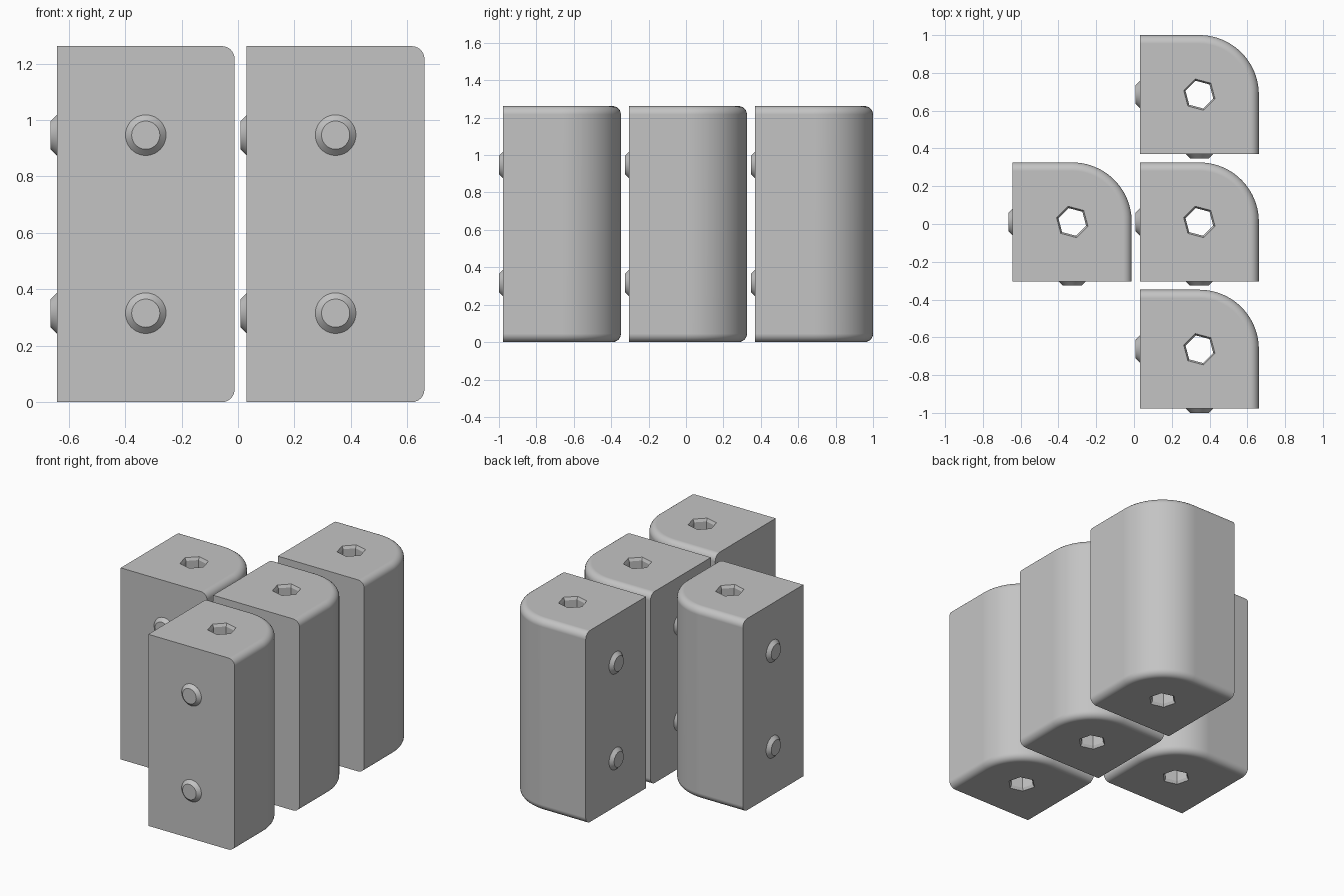
import bpy, bmesh, math
from mathutils import Matrix

if "Cube" in bpy.data.objects:
    bpy.data.objects.remove(bpy.data.objects["Cube"])

H = 1.262        # block height
A = 0.315        # half width, also the radius of the rounded corner
F = 0.045        # fillet on top and bottom edges

grey = bpy.data.materials.new("grey")
grey.diffuse_color = (0.55, 0.55, 0.55, 1)
grey.use_nodes = True
grey.node_tree.nodes["Principled BSDF"].inputs["Base Color"].default_value = grey.diffuse_color


def loft(name, rings):
    """Closed solid through a stack of equal-length point rings."""
    bm = bmesh.new()
    loops = [[bm.verts.new(p) for p in ring] for ring in rings]
    n = len(loops[0])
    for lo, hi in zip(loops, loops[1:]):
        for i in range(n):
            j = (i + 1) % n
            bm.faces.new((lo[i], lo[j], hi[j], hi[i]))
    bm.faces.new(loops[0][::-1])
    bm.faces.new(loops[-1])
    bmesh.ops.recalc_face_normals(bm, faces=bm.faces)
    mesh = bpy.data.meshes.new(name)
    bm.to_mesh(mesh)
    bm.free()
    mesh.materials.append(grey)
    return mesh


def add(name, mesh, matrix=Matrix()):
    ob = bpy.data.objects.new(name, mesh)
    bpy.context.collection.objects.link(ob)
    ob.matrix_world = matrix
    return ob


def smooth(ob, degrees):
    bpy.ops.object.select_all(action='DESELECT')
    ob.select_set(True)
    bpy.context.view_layer.objects.active = ob
    bpy.ops.object.shade_smooth_by_angle(angle=math.radians(degrees))


def circle(r, z, n, start=0.0):
    return [(r * math.cos(start + 2 * math.pi * i / n),
             r * math.sin(start + 2 * math.pi * i / n), z) for i in range(n)]


def outline(inset, z):
    """Square with one big rounded corner; only +x and +y sides move inward."""
    r = A - inset
    arc = [(r * math.cos(t), r * math.sin(t), z)
           for t in (math.pi / 2 * i / 20 for i in range(21))]
    return [(-A, -A, z), (r, -A, z)] + arc + [(-A, r, z)]


# Block body with filleted top and bottom edges
steps = [math.pi / 2 * i / 6 for i in range(7)]
bottom = [(F * (1 - math.sin(t)), F * (1 - math.cos(t))) for t in steps]
levels = bottom + [(d, H - z) for d, z in reversed(bottom)]
block = add("block_1", loft("block", [outline(d, z) for d, z in levels]))

# Chamfered hexagonal through hole
hexes = [(0.086, -0.02), (0.086, 0), (0.076, 0.018),
         (0.076, H - 0.018), (0.086, H), (0.086, H + 0.02)]
cutter = add("hole_cutter", loft("hole_cutter", [
    circle(r, z, 6, math.pi / 4) for r, z in hexes]))
cutter.hide_render = True
cut = block.modifiers.new("hole", 'BOOLEAN')
cut.operation = 'DIFFERENCE'
cut.solver = 'EXACT'
cut.object = cutter
bpy.context.view_layer.objects.active = block
bpy.ops.object.modifier_apply(modifier=cut.name)
bpy.data.objects.remove(cutter)
smooth(block, 20)

# Conical locating knob, pointing along local +z
knob_mesh = loft("knob", [circle(0.072, -0.005, 40), circle(0.072, 0, 40),
                          circle(0.05, 0.022, 40)])

# Three blocks in a row and one beside the middle
places = [(0.346, -0.663), (0.346, 0.011), (0.346, 0.685), (-0.327, 0.011)]
first_knob = None
for k, (x, y) in enumerate(places, 1):
    body = block if k == 1 else add(f"block_{k}", block.data)
    body.location = (x, y, 0)
    weighted = body.modifiers.new("flat_caps", 'WEIGHTED_NORMAL')
    weighted.keep_sharp = True
    # Two knobs on the front face and two on the left face
    for side, pos, rot in (
            ("front", (x, y - A), Matrix.Rotation(math.pi / 2, 4, 'X')),
            ("left", (x - A, y), Matrix.Rotation(-math.pi / 2, 4, 'Y'))):
        for row, z in (("lower", H / 4), ("upper", 3 * H / 4)):
            knob = add(f"{side}_{row}_knob_{k}", knob_mesh,
                       Matrix.Translation((*pos, z)) @ rot)
            first_knob = first_knob or knob
smooth(first_knob, 30)
